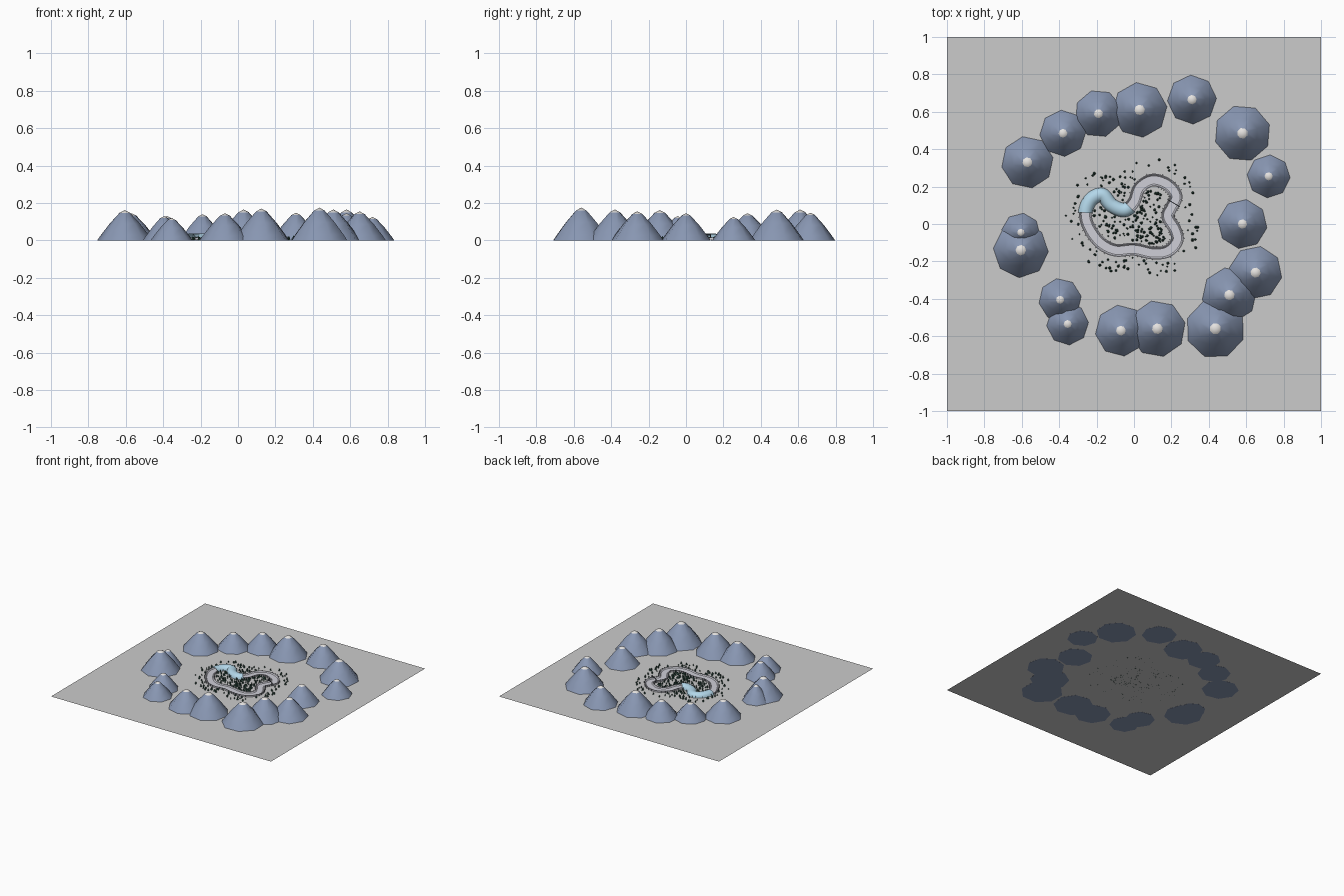
import bpy, bmesh, math, random
from mathutils import Vector

if "Cube" in bpy.data.objects:
    bpy.data.objects.remove(bpy.data.objects["Cube"])
random.seed(4)


def material(name, rgb):
    m = bpy.data.materials.new(name)
    m.diffuse_color = (*rgb, 1)
    m.use_nodes = True
    m.node_tree.nodes["Principled BSDF"].inputs["Base Color"].default_value = m.diffuse_color
    return m


ROCK = material("rock", (0.25, 0.31, 0.45))
SNOW = material("snow", (0.78, 0.76, 0.74))
GROUND = material("ground_snow", (0.66, 0.68, 0.69))
TRACK = material("track", (0.62, 0.62, 0.68))
ICE = material("ice", (0.45, 0.68, 0.82))
DARK = material("dark", (0.06, 0.07, 0.09))
PINE = material("pine", (0.03, 0.08, 0.06))


def finish(name, bm, mats, smooth=None):
    bmesh.ops.recalc_face_normals(bm, faces=bm.faces)
    me = bpy.data.meshes.new(name)
    bm.to_mesh(me)
    bm.free()
    for m in mats:
        me.materials.append(m)
    ob = bpy.data.objects.new(name, me)
    bpy.context.collection.objects.link(ob)
    if smooth:
        bpy.context.view_layer.objects.active = ob
        ob.select_set(True)
        bpy.ops.object.shade_smooth_by_angle(angle=math.radians(smooth))
        ob.select_set(False)
    return ob


def revolve(bm, c, profile, n, phase=0.0, top_mat=0):
    """Stack of n-sided rings closed by an apex (last profile point) and a base."""
    rings = [[bm.verts.new((c[0] + r * math.cos(phase + math.tau * i / n),
                            c[1] + r * math.sin(phase + math.tau * i / n), c[2] + z))
              for i in range(n)] for r, z in profile[:-1]]
    apex = bm.verts.new((c[0], c[1], c[2] + profile[-1][1]))
    bm.faces.new(rings[0])
    for a, b in zip(rings, rings[1:]):
        for i in range(n):
            bm.faces.new((a[i], a[(i + 1) % n], b[(i + 1) % n], b[i]))
    for i in range(n):
        f = bm.faces.new((rings[-1][i], rings[-1][(i + 1) % n], apex))
        f.material_index = top_mat


# ground sheet
bm = bmesh.new()
bmesh.ops.create_grid(bm, x_segments=1, y_segments=1, size=1)
for v in bm.verts:
    v.co.z = 0.001
finish("ground", bm, [GROUND])

# ring of snow-tipped mountains: x, y, radius, height
peaks = [(-.57, .33, .14, .145), (-.38, .485, .125, .13), (-.19, .59, .128, .14),
         (.03, .61, .148, .165), (.31, .665, .132, .148), (.58, .485, .152, .165),
         (.72, .255, .116, .125), (.58, 0, .133, .145), (.65, -.26, .143, .155),
         (.51, -.38, .148, .165), (.435, -.56, .16, .175), (.125, -.56, .152, .17),
         (-.07, -.57, .138, .145), (-.355, -.535, .113, .12), (-.395, -.405, .115, .13),
         (-.605, -.14, .148, .162), (-.605, -.045, .104, .13)]
for x, y, r, h in peaks:
    bm = bmesh.new()
    revolve(bm, (x, y, 0), [(r, 0), (r * .87, h * .17), (r * .55, h * .55), (r * .19, h * .91), (0, h)],
            8, random.uniform(0, 0.78), 1)
    finish("mountain", bm, [ROCK, SNOW], 50)

# closed track centreline, Catmull-Rom through a few points
pts = [Vector(p) for p in [(0, .12), (.03, .195), (.1, .235), (.18, .21), (.225, .15), (.2, .09),
                           (.18, .04), (.22, -.03), (.23, -.09), (.18, -.145), (.1, -.155), (0, -.135),
                           (-.1, -.14), (-.18, -.1), (-.24, -.02), (-.26, .06), (-.23, .13),
                           (-.17, .155), (-.12, .1), (-.05, .075)]]
STEP = 8
path = []
for i in range(len(pts)):
    a, b, c, d = (pts[(i + k) % len(pts)] for k in (-1, 0, 1, 2))
    for s in range(STEP):
        t = s / STEP
        path.append(.5 * (2 * b + (c - a) * t + (2 * a - 5 * b + 4 * c - d) * t * t
                          + (3 * b - a - 3 * c + d) * t ** 3))
N = len(path)


def side(i):
    d = (path[(i + 1) % N] - path[i - 1]).normalized()
    return Vector((-d.y, d.x))


def sweep(bm, profile, first, last, closed_profile=True):
    rings = []
    for i in range(first, last):
        p, s = path[i % N], side(i % N)
        rings.append([bm.verts.new((p.x + s.x * u, p.y + s.y * u, z)) for u, z in profile])
    pairs = list(zip(rings, rings[1:]))
    if last - first == N:
        pairs.append((rings[-1], rings[0]))
    m = len(profile)
    for a, b in pairs:
        for k in range(m if closed_profile else m - 1):
            bm.faces.new((a[k], a[(k + 1) % m], b[(k + 1) % m], b[k]))


# walled sled track
bm = bmesh.new()
sweep(bm, [(-.034, .002), (-.034, .014), (-.029, .014), (-.022, .007), (.022, .007),
           (.029, .014), (.034, .014), (.034, .002)], 0, N)
finish("track", bm, [TRACK], 35)

# ice tunnel over the north-west bend
arch = [(r * math.cos(math.pi * k / 8), .002 + .9 * r * math.sin(math.pi * k / 8))
        for r, ks in ((.038, range(9)), (.034, range(8, -1, -1))) for k in ks]
bm = bmesh.new()
sweep(bm, arch, 15 * STEP, 19 * STEP + 5)
finish("ice_tunnel", bm, [ICE], 40)

# low posts along both edges
bm = bmesh.new()
for i in range(0, N, 2):
    for u in (-.037, .037):
        p = path[i] + side(i) * u
        revolve(bm, (p.x, p.y, .001), [(.0015, 0), (.0015, .015), (0, .017)], 4)
finish("edge_posts", bm, [DARK])

# start gate across the track
bm = bmesh.new()
i = 5 * STEP - 3
p, s = path[i], side(i)
d = Vector((s.y, -s.x))
for u0, u1, z0, z1 in ((-.038, -.034, .001, .03), (.034, .038, .001, .03), (-.038, .038, .026, .032)):
    cube = bmesh.ops.create_cube(bm, size=1)["verts"]
    for v in cube:
        u = u0 if v.co.x < 0 else u1
        q = p + s * u + d * v.co.y * .004
        v.co = (q.x, q.y, z0 if v.co.z < 0 else z1)
finish("start_gate", bm, [DARK])

# pines scattered round the track
bm = bmesh.new()
count = 0
while count < 270:
    q = Vector((random.gauss(0, .2), random.gauss(.03, .18)))
    near = min((q - p).length for p in path)
    if near < .045 or near > .12:
        continue
    k = random.uniform(.004, .0085)
    revolve(bm, (q.x, q.y, .0), [(k * .3, 0), (k * .3, k * .6), (k, k * .6), (k * .45, k * 1.7),
                                 (k * .75, k * 1.7), (0, k * 3.2)], 6)
    count += 1
finish("pine_trees", bm, [PINE])
